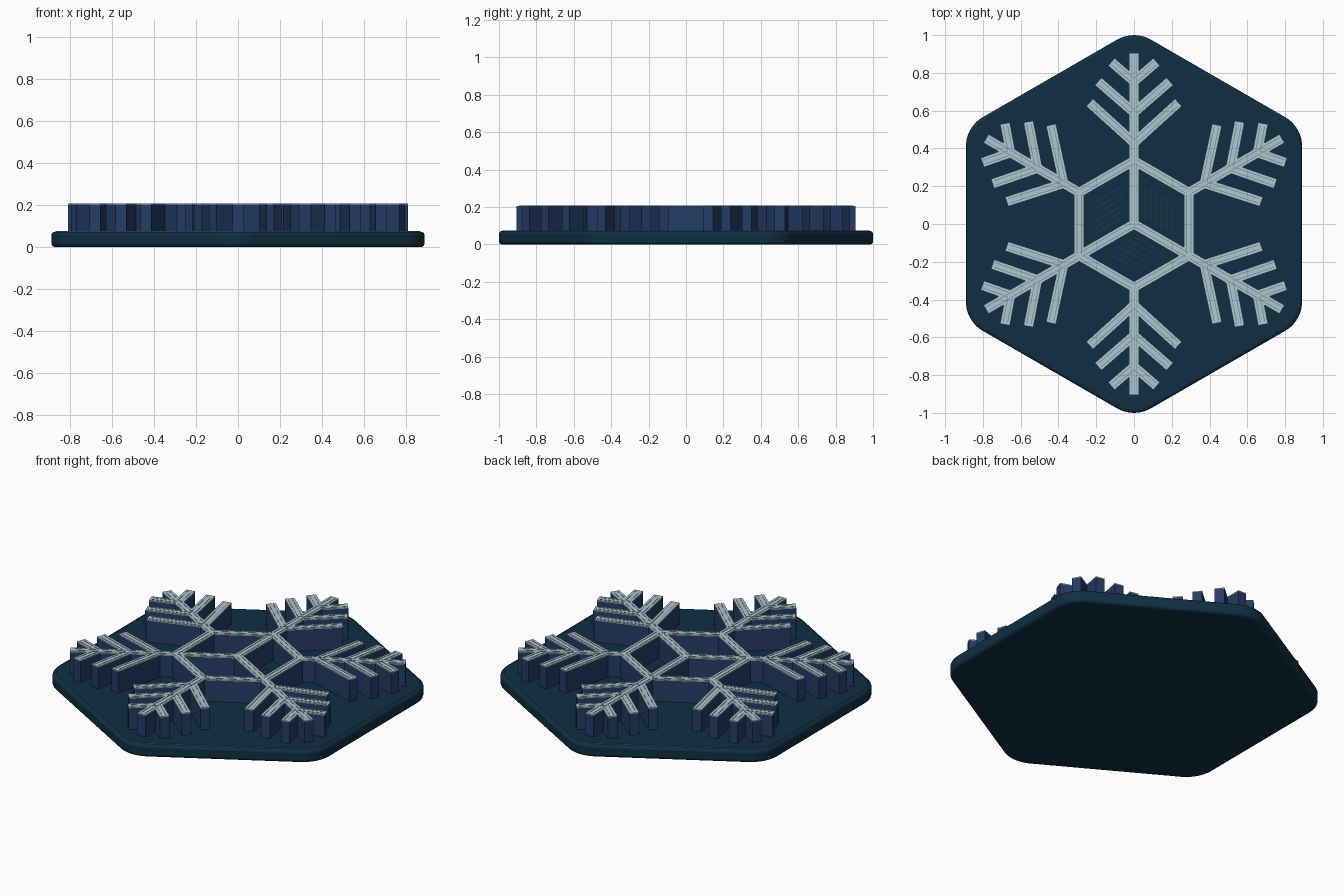
import bpy, bmesh
from math import pi, sin, cos, sqrt
from mathutils import Vector, Matrix

cube = bpy.data.objects.get("Cube")
if cube:
    bpy.data.objects.remove(cube, do_unlink=True)


def material(name, rgb):
    """Flat material from an 8-bit sRGB colour."""
    lin = [((c / 255 + 0.055) / 1.055) ** 2.4 if c > 10 else c / 255 / 12.92 for c in rgb]
    m = bpy.data.materials.new(name)
    m.use_nodes = True
    m.diffuse_color = (*lin, 1)
    m.node_tree.nodes["Principled BSDF"].inputs["Base Color"].default_value = (*lin, 1)
    return m


teal = material("deep teal", (14, 47, 67))
navy = material("navy", (36, 60, 102))
frost = material("frost", (176, 199, 205))
groove = material("grey teal", (112, 150, 160))
lattice_mat = material("dark olive", (38, 62, 66))


def add_object(name, bm, mats, top_index=0):
    """Turn a bmesh into an object; upward faces take top_index."""
    bmesh.ops.recalc_face_normals(bm, faces=bm.faces)
    for f in bm.faces:
        f.material_index = top_index if f.normal.z > 0.7 else 0
    me = bpy.data.meshes.new(name)
    bm.to_mesh(me)
    bm.free()
    for m in mats:
        me.materials.append(m)
    ob = bpy.data.objects.new(name, me)
    bpy.context.collection.objects.link(ob)
    return ob


def bars(name, segments, width, z0, z1, mats, top_index=0, offsets=(0,), trim=0):
    """Straight rectangular bars along each segment."""
    bm = bmesh.new()
    for a, b in segments:
        d = (b - a).normalized()
        side = Vector((-d.y, d.x))
        for off in offsets:
            p, q = a + side * off + d * trim, b + side * off - d * trim
            h = side * width / 2
            low = [bm.verts.new((*v, z0)) for v in (p - h, q - h, q + h, p + h)]
            face = bm.faces.new(low)
            ext = bmesh.ops.extrude_face_region(bm, geom=[face])["geom"]
            moved = [v for v in ext if isinstance(v, bmesh.types.BMVert)]
            bmesh.ops.translate(bm, verts=moved, vec=(0, 0, z1 - z0))
    return add_object(name, bm, mats, top_index)


def rounded_hexagon(name, apothem, radius, z0, z1, mats, top_index=0):
    """Hexagonal slab with rounded corners and points along y."""
    bm = bmesh.new()
    reach = (apothem - radius) / cos(pi / 6)
    loop, steps = [], 10
    for k in range(6):
        mid = pi / 2 + k * pi / 3
        for i in range(steps + 1):
            a = mid - pi / 6 + i / steps * pi / 3
            loop.append(bm.verts.new((reach * cos(mid) + radius * cos(a),
                                      reach * sin(mid) + radius * sin(a), z0)))
    face = bm.faces.new(loop)
    ext = bmesh.ops.extrude_face_region(bm, geom=[face])["geom"]
    bmesh.ops.translate(bm, verts=[v for v in ext if isinstance(v, bmesh.types.BMVert)],
                        vec=(0, 0, z1 - z0))
    return add_object(name, bm, mats, top_index)


# Base slab with softened edges
base = rounded_hexagon("base", 0.89, 0.18, 0, 0.072, [teal])
bev = base.modifiers.new("soft_edges", "BEVEL")
bev.width, bev.segments, bev.limit_method = 0.016, 3, "ANGLE"
bev.angle_limit = pi / 4
bpy.context.view_layer.objects.active = base
base.select_set(True)
bpy.ops.object.shade_smooth_by_angle(angle=pi / 6)

# Thin inset panel with a pale edge
rounded_hexagon("base_panel", 0.87, 0.16, 0.071, 0.076, [groove, teal], 1)

# Central hexagon frame with three spokes
R = 0.335
corner = [Vector((R * cos(pi / 2 + k * pi / 3), R * sin(pi / 2 + k * pi / 3))) for k in range(6)]
centre = Vector((0, 0))
frame = [(corner[k], corner[(k + 1) % 6]) for k in range(6)]
frame += [(centre, corner[k]) for k in (0, 2, 4)]

# One arm: stem and three pairs of side branches, repeated six times
branches = [((0, 0.43), (0.235, 0.643)), ((0, 0.59), (0.19, 0.755)), ((0, 0.755), (0.12, 0.858))]
arm = [(Vector((0, R)), Vector((0, 0.905)))]
for root, tip in branches:
    for s in (-1, 1):
        arm.append((Vector(root), Vector((s * tip[0], tip[1]))))
arms = []
for k in range(6):
    turn = Matrix.Rotation(k * pi / 3, 2)
    arms += [(turn @ a, turn @ b) for a, b in arm]

for part, segs in (("frame", frame), ("arms", arms)):
    bars(part + "_walls", segs, 0.053, 0.07, 0.202, [navy])
    bars(part + "_caps", segs, 0.053, 0.202, 0.207, [frost])
    # Fine lengthwise lines on the caps
    bars(part + "_lines", segs, 0.004, 0.205, 0.2085, [groove], 0, (-0.012, 0.012), 0.012)

# Corner posts close the joints of the frame
bm = bmesh.new()
for p in corner + [centre]:
    bmesh.ops.create_cone(bm, cap_ends=True, segments=6, radius1=0.0305, radius2=0.0305, depth=0.137,
                          matrix=Matrix.Translation((*p, 0.1385)) @ Matrix.Rotation(pi / 6 * 3, 4, "Z"))
add_object("joint_posts", bm, [navy, frost], 1)

# Faint lattice on the floor of the three rhombic cells
lattice = []
for k in (0, 2, 4):
    u, v = corner[k], corner[(k + 2) % 6]
    for i in range(6):
        t = 0.2 + 0.1 * i
        lattice.append((u * t + v * 0.2, u * t + v * 0.7))
bars("cell_lattice", lattice, 0.004, 0.075, 0.078, [lattice_mat])
